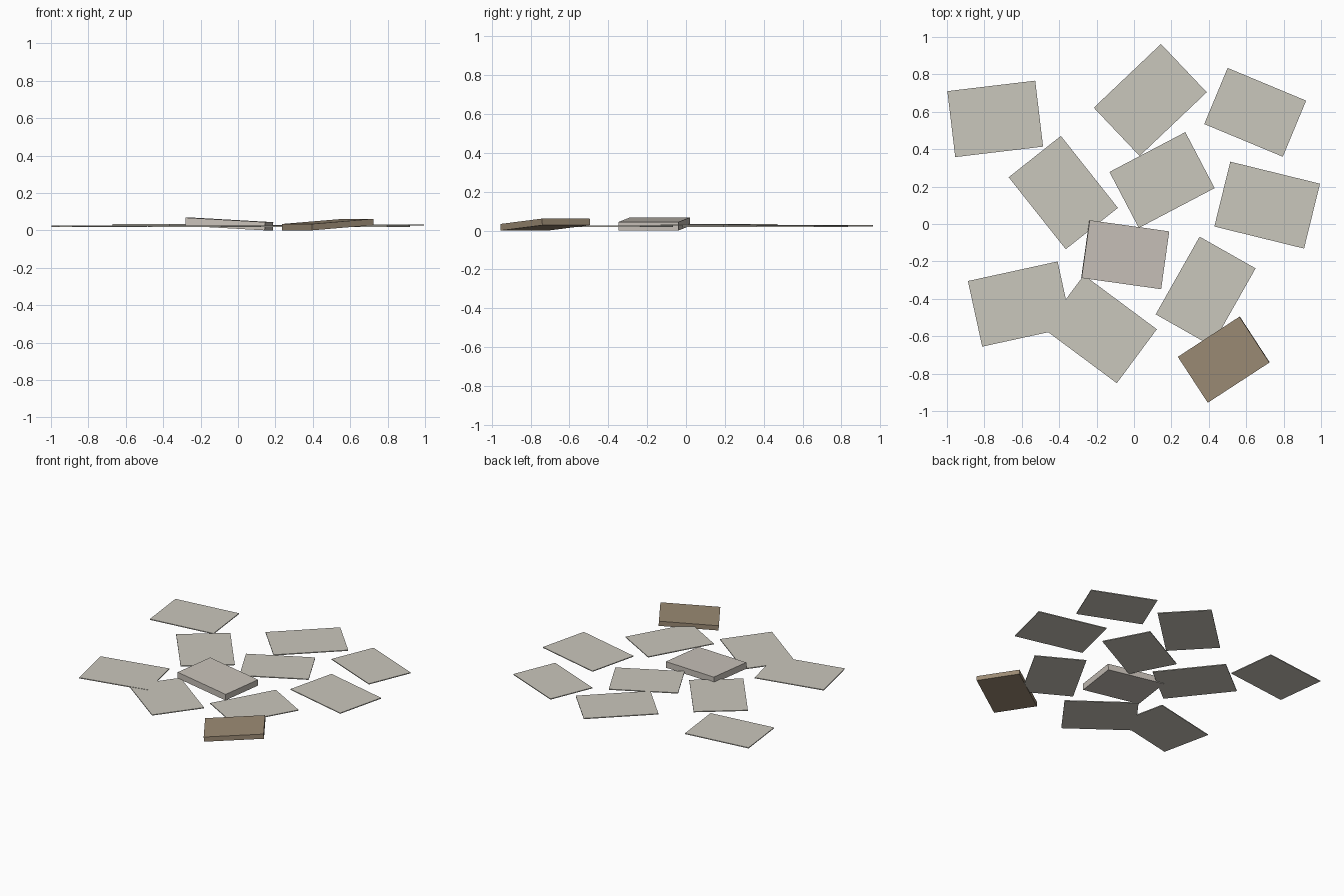
import bpy
import bmesh
from math import radians
from mathutils import Matrix

cube = bpy.data.objects.get("Cube")
if cube:
    bpy.data.objects.remove(cube, do_unlink=True)


def make_material(name, rgb):
    mat = bpy.data.materials.new(name)
    mat.use_nodes = True
    mat.diffuse_color = (*rgb, 1)
    mat.node_tree.nodes["Principled BSDF"].inputs["Base Color"].default_value = (*rgb, 1)
    return mat


paper = make_material("paper grey", (0.59, 0.57, 0.505))
cover = make_material("pale cover", (0.58, 0.535, 0.485))
leather = make_material("brown leather", (0.33, 0.257, 0.175))


def slab(name, mat, size, centre, turn, tilt=0):
    """Rectangular slab, tilted along its length, then turned about z."""
    bm = bmesh.new()
    bmesh.ops.create_cube(bm, size=1, matrix=Matrix.Diagonal((*size, 1)))
    mesh = bpy.data.meshes.new(name)
    bm.to_mesh(mesh)
    bm.free()
    mesh.materials.append(mat)
    obj = bpy.data.objects.new(name, mesh)
    obj.location = centre
    obj.rotation_euler = (0, radians(tilt), radians(turn))
    bpy.context.collection.objects.link(obj)
    return obj


# Scattered loose sheets: x, y, height, length, width, turn
sheets = [
    (-.742, .562, .022, .473, .355, 6.8),
    (.087, .663, .025, .495, .356, 43.5),
    (.648, .597, .022, .455, .325, -22.6),
    (-.378, .168, .030, .491, .356, -51.6),
    (.150, .235, .022, .458, .338, 27.7),
    (.712, .101, .028, .494, .357, -13.8),
    (.383, -.360, .022, .477, .344, 60.5),
    (-.610, -.428, .024, .491, .359, 12.3),
    (-.180, -.562, .022, .486, .359, -36.6),
]
for i, (x, y, z, length, width, turn) in enumerate(sheets, 1):
    slab(f"loose_sheet_{i}", paper, (length, width, .006), (x, y, z), turn)

# Two thick volumes, each propped up at one end
slab("pale_book", cover, (.43, .312, .044), (-.047, -.164, .034), -8, 3.2)
slab("brown_book", leather, (.394, .293, .034), (.48, -.725, .031), 33.1, -4)
